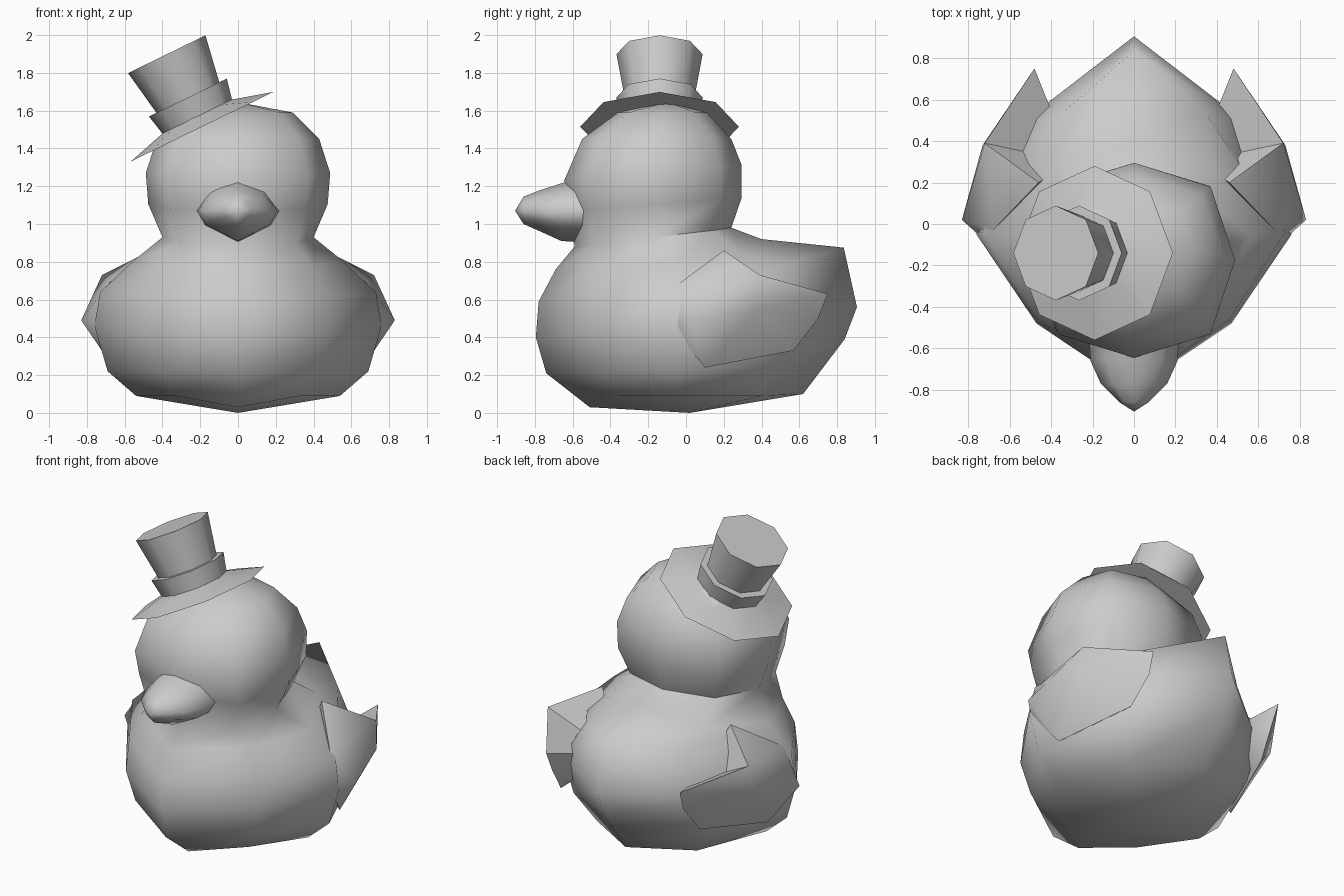
import bpy
import bmesh
from math import sin, cos, pi, radians
from mathutils import Matrix, Vector

if "Cube" in bpy.data.objects:
    bpy.data.objects.remove(bpy.data.objects["Cube"])

grey = bpy.data.materials.new("plain grey")
grey.use_nodes = True
COLOUR = (0.6, 0.6, 0.6, 1)
grey.diffuse_color = COLOUR
grey.node_tree.nodes["Principled BSDF"].inputs["Base Color"].default_value = COLOUR


def finish(name, bm, angle):
    """Turn a bmesh into a smooth-shaded grey object."""
    bmesh.ops.recalc_face_normals(bm, faces=bm.faces)
    mesh = bpy.data.meshes.new(name)
    bm.to_mesh(mesh)
    bm.free()
    mesh.materials.append(grey)
    obj = bpy.data.objects.new(name, mesh)
    bpy.context.collection.objects.link(obj)
    bpy.ops.object.select_all(action="DESELECT")
    obj.select_set(True)
    bpy.context.view_layer.objects.active = obj
    bpy.ops.object.shade_smooth_by_angle(angle=radians(angle))
    return obj


def loft(name, rings, start=None, end=None, angle=70):
    """Bridge equal rings; close each end with a fan to a point, or an n-gon."""
    bm = bmesh.new()
    loops = [[bm.verts.new(p) for p in ring] for ring in rings]
    count = len(loops[0])
    for low, high in zip(loops, loops[1:]):
        for i in range(count):
            j = (i + 1) % count
            bm.faces.new((low[i], low[j], high[j], high[i]))
    for loop, tip in ((loops[0], start), (loops[-1], end)):
        if tip is None:
            bm.faces.new(loop)
            continue
        centre = bm.verts.new(tip)
        for i in range(count):
            bm.faces.new((loop[i], loop[(i + 1) % count], centre))
    return finish(name, bm, angle)


def mirrored(half):
    """Complete a half ring whose first and last points lie on x = 0."""
    return half + [(-x, y, z) for x, y, z in reversed(half[1:-1])]


def head_ring(half_width, front, back, front_z, back_z):
    """Eight-sided head ring, sloping from its front height to its back height."""
    mid, depth = (front + back) / 2, (back - front) / 2
    ring = []
    for i in range(5):
        a = i * pi / 4
        wide = 1.07 if i % 2 else 1
        t = (1 - cos(a)) / 2
        ring.append((half_width * sin(a) * wide, mid - depth * cos(a) * wide,
                     front_z + (back_z - front_z) * t))
    return mirrored(ring)


# Body with raised tail: breast, front quarter, side, rear quarter, tail
body_halves = [
    [(0, -.51, .03), (.33, -.36, .09), (.54, -.05, .09), (.36, .4, .09), (0, .62, .1)],
    [(0, -.74, .21), (.43, -.44, .22), (.69, -.05, .22), (.5, .44, .25), (0, .84, .39)],
    [(0, -.795, .4), (.47, -.48, .42), (.76, -.05, .46), (.54, .49, .5), (0, .905, .56)],
    [(0, -.78, .59), (.46, -.46, .62), (.73, -.04, .64), (.34, .54, .79), (0, .835, .875)],
    [(0, -.69, .76), (.4, -.42, .78), (.56, -.05, .8), (.36, .29, .85), (0, .4, .92)],
]
# Neck and head
head_rings = [
    head_ring(.4, -.59, .24, .88, .98),
    head_ring(.475, -.61, .295, 1.07, 1.14),
    head_ring(.488, -.645, .295, 1.23, 1.31),
    head_ring(.43, -.55, .24, 1.45, 1.45),
    head_ring(.29, -.36, .11, 1.59, 1.59),
]
loft("body_and_head", [mirrored(h) for h in body_halves] + head_rings,
     start=(0, .02, 0), end=(0, -.1, 1.645))

# Beak: six-sided sections shrinking towards the tip
beak_rings = []
for y, w, bottom, middle, top in [(-.5, .22, .9, 1.07, 1.26), (-.66, .21, .91, 1.07, 1.215),
                                  (-.77, .16, .96, 1.07, 1.18), (-.86, .07, 1, 1.07, 1.145)]:
    beak_rings.append(mirrored([
        (0, y, bottom), (w * .8, y, middle - (middle - bottom) * .45), (w, y, middle),
        (w * .65, y, middle + (top - middle) * .6), (0, y, top)]))
loft("beak", beak_rings, end=(0, -.905, 1.07))

# Wings: shells hugging the sides and ending in a thin raised tip
wing_outer = [(.46, .2, .86), (.72, .39, .73), (.48, .75, .63), (.47, .7, .5),
              (.5, .57, .33), (.66, .1, .24), (.73, -.07, .45), (.68, -.03, .69)]
for side, label in ((1, "left"), (-1, "right")):
    bm = bmesh.new()
    rim = [bm.verts.new((side * x, y, z)) for x, y, z in wing_outer]
    bulge = bm.verts.new((side * .83, .02, .49))
    swell = bm.verts.new((side * .73, .38, .55))
    root = bm.verts.new((side * .3, .3, .5))
    shoulder, crest, tip, edge, heel, belly, front, top = rim
    for face in ((top, shoulder, crest), (top, crest, bulge), (crest, swell, bulge),
                 (crest, tip, swell), (tip, edge, swell), (edge, heel, swell),
                 (heel, belly, swell), (belly, bulge, swell),
                 (belly, front, bulge), (front, top, bulge)):
        bm.faces.new(face)
    for i, v in enumerate(rim):
        bm.faces.new((v, rim[(i + 1) % len(rim)], root))
    finish(label + "_wing", bm, 60)

# Tilted top hat: eight-sided lathe of (radius, height)
tilt = Matrix.Rotation(radians(-26), 3, "Y")
hat_base = Vector((-.19, -.14, 1.515))
hat_rings = [
    [hat_base + tilt @ Vector((r * cos(i * pi / 4), r * sin(i * pi / 4), h)) for i in range(8)]
    for r, h in [(.42, 0), (.205, .06), (.229, .172), (.185, .172), (.228, .427)]]
loft("top_hat", hat_rings, angle=60)
